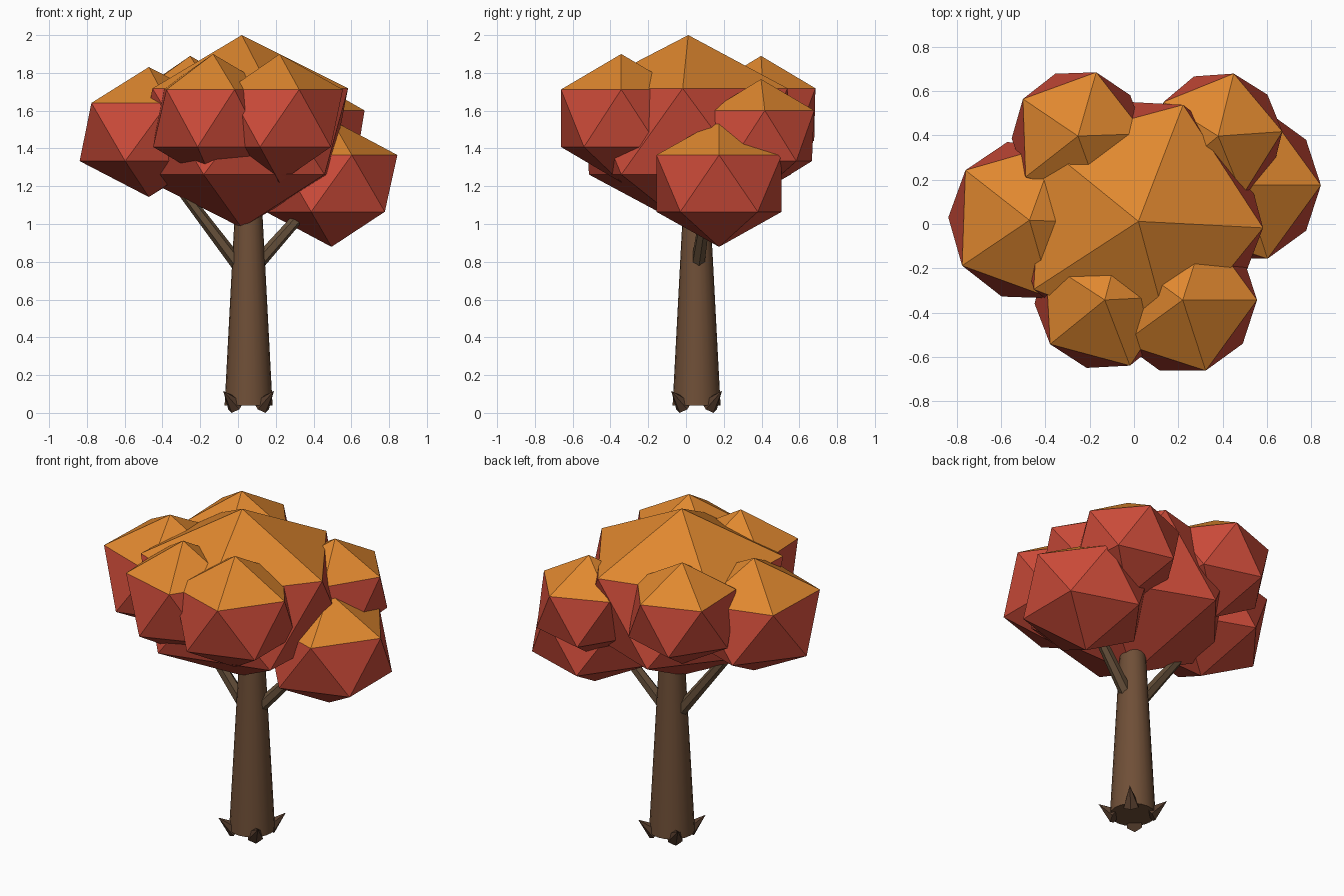
import bpy, bmesh, math
from mathutils import Vector, Matrix

cube = bpy.data.objects.get("Cube")
if cube:
    bpy.data.objects.remove(cube, do_unlink=True)


def material(name, srgb_hex):
    channels = [int(srgb_hex[i:i + 2], 16) / 255 for i in (0, 2, 4)]
    colour = [((c + 0.055) / 1.055) ** 2.4 for c in channels] + [1]
    mat = bpy.data.materials.new(name)
    mat.use_nodes = True
    mat.diffuse_color = colour
    bsdf = next(n for n in mat.node_tree.nodes if n.type == 'BSDF_PRINCIPLED')
    bsdf.inputs["Base Color"].default_value = colour
    bsdf.inputs["Roughness"].default_value = 0.9
    return mat


red = material("red_leaves", "cc4b39")
orange = material("orange_leaves", "e0882f")
bark = material("trunk_bark", "6f4f37")
branch_bark = material("branch_bark", "66503a")
root_bark = material("root_bark", "563d2d")


def finish(bm, name, mats):
    mesh = bpy.data.meshes.new(name)
    bm.to_mesh(mesh)
    bm.free()
    for mat in mats:
        mesh.materials.append(mat)
    obj = bpy.data.objects.new(name, mesh)
    bpy.context.collection.objects.link(obj)
    return obj


def foliage(name, centre, radius, half_height, turn):
    """Flattened icosahedron whose cap of five faces is orange."""
    bm = bmesh.new()
    bmesh.ops.create_icosphere(bm, subdivisions=1, radius=1)
    for face in bm.faces:
        face.material_index = int(face.calc_center_median().z > 0.4)
    bm.transform(Matrix.Translation(centre)
                 @ Matrix.Rotation(math.radians(turn), 4, 'Z')
                 @ Matrix.Diagonal((radius, radius, half_height, 1)))
    return finish(bm, name, [red, orange])


def tapered(name, start, end, r_start, r_end, sides, mat):
    """Cone or tapered cylinder between two points."""
    start, end = Vector(start), Vector(end)
    axis = end - start
    bm = bmesh.new()
    bmesh.ops.create_cone(bm, cap_ends=True, segments=sides, radius1=r_start,
                          radius2=r_end, depth=axis.length)
    bm.transform(Matrix.Translation((start + end) / 2)
                 @ axis.to_track_quat('Z', 'Y').to_matrix().to_4x4())
    return finish(bm, name, [mat])


# Crown
foliage("crown_centre", (0.02, 0.012, 1.49), 0.63, 0.51, -3)
foliage("crown_front_left", (0.22, -0.343, 1.56), 0.375, 0.34, 0)
foliage("crown_front_right", (-0.132, -0.343, 1.56), 0.355, 0.34, 3)
foliage("crown_right", (-0.472, 0.017, 1.487), 0.41, 0.344, -2)
foliage("crown_back_right", (-0.253, 0.397, 1.58), 0.335, 0.31, 2)
foliage("crown_back_left", (0.38, 0.397, 1.467), 0.325, 0.30, 4)
foliage("crown_left", (0.495, 0.175, 1.215), 0.39, 0.336, 0)

# Trunk
tx = ty = 0.056
trunk = tapered("trunk", (tx, ty, 0.04), (tx, ty, 1.12), 0.127, 0.07, 20, bark)
bpy.ops.object.select_all(action='DESELECT')
trunk.select_set(True)
bpy.context.view_layer.objects.active = trunk
bpy.ops.object.shade_smooth_by_angle(angle=math.radians(40))

# Branches
tapered("branch_right", (0.02, 0.055, 0.76), (-0.36, 0.03, 1.26),
        0.038, 0.026, 6, branch_bark)
tapered("branch_left", (0.09, 0.06, 0.775), (0.44, 0.12, 1.17),
        0.038, 0.026, 6, branch_bark)

# Four pointed roots on the diagonals
for i, label in enumerate(("back_left", "back_right", "front_right", "front_left")):
    a = math.radians(45 + 90 * i)
    dx, dy = math.cos(a), math.sin(a)
    tapered("root_" + label, (tx + 0.095 * dx, ty + 0.095 * dy, 0.037),
            (tx + 0.19 * dx, ty + 0.19 * dy, 0.117), 0.048, 0, 6, root_bark)
